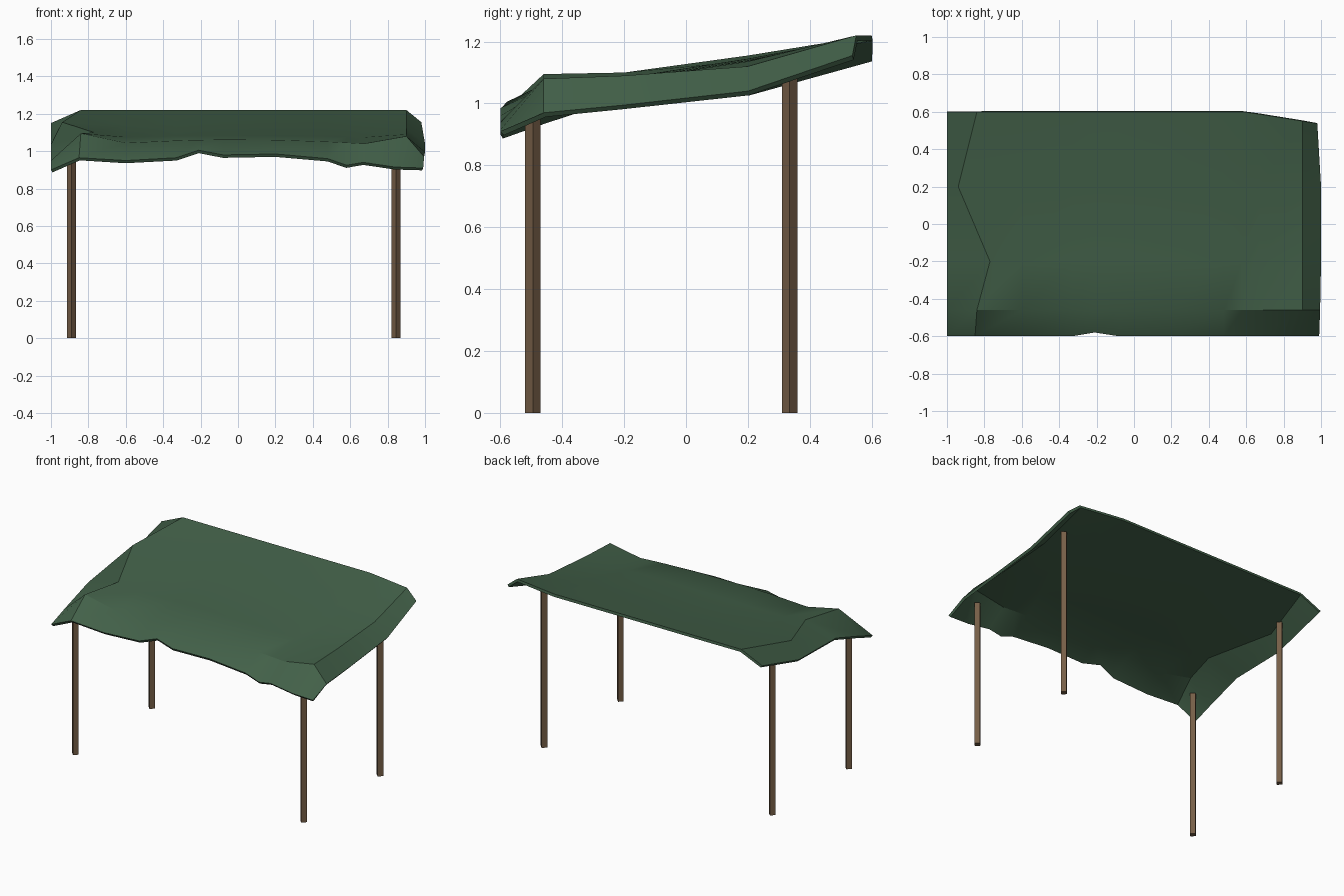
import bpy
import bmesh
from math import radians

old = bpy.data.objects.get("Cube")
if old:
    bpy.data.objects.remove(old, do_unlink=True)


def make_material(name, colour):
    mat = bpy.data.materials.new(name)
    mat.use_nodes = True
    mat.diffuse_color = (*colour, 1)
    bsdf = next(n for n in mat.node_tree.nodes if n.type == "BSDF_PRINCIPLED")
    bsdf.inputs["Base Color"].default_value = (*colour, 1)
    return mat


canvas_green = make_material("canvas green", (0.055, 0.118, 0.066))
pole_brown = make_material("pole brown", (0.18, 0.112, 0.062))

# Ragged front hem: x and height of each point
front_hem = [(-1, .9), (-.85, .965), (-.6, .95), (-.33, .965), (-.21, 1.005),
             (-.08, .98), (.2, .985), (.48, .96), (.58, .925), (.67, .94),
             (.84, .915), (.99, .91)]

# Rows behind the hem: y, left edge z, left fold x and z, middle z, sag,
# right fold z, right edge x and z
rows = [
    (-.46, .95, -.84, 1.095, 1.062, .05, 1.08, .995, .97),
    (-.2, 1.035, -.77, 1.1, 1.083, .02, 1.09, 1, .995),
    (.2, 1.04, -.94, 1.155, 1.145, .02, 1.12, 1, 1.04),
    (.6, 1.15, -.84, 1.22, 1.22, 0, 1.22, .98, 1.155),
]


def canopy_row(y, left_z, fold_x, fold_z, mid_z, sag, right_fold_z, right_x, right_z):
    points = [(-1, y, left_z), (fold_x, y, fold_z)]
    points += [(x, y, mid_z - sag * x * x) for x, hem_z in front_hem[2:-2]]
    points += [(.9, y, right_fold_z), (right_x, y, right_z)]
    # The rear edge is cut back towards the left corner
    if y > .5:
        points = [(x, y - max(0, x - .59) * .16, z) for x, y, z in points]
    return points


def build_canopy():
    bm = bmesh.new()
    hem = [(x, -.58 if z > 1 else -.6, z) for x, z in front_hem]
    grid = [[bm.verts.new(p) for p in line]
            for line in [hem] + [canopy_row(*r) for r in rows]]
    for near, far in zip(grid, grid[1:]):
        for i in range(len(near) - 1):
            bm.faces.new((near[i], near[i + 1], far[i + 1], far[i]))
    mesh = bpy.data.meshes.new("canopy")
    bm.to_mesh(mesh)
    bm.free()
    mesh.materials.append(canvas_green)
    canopy = bpy.data.objects.new("canopy", mesh)
    bpy.context.collection.objects.link(canopy)

    # Cloth thickness
    cloth = canopy.modifiers.new("cloth thickness", "SOLIDIFY")
    cloth.thickness = .018
    cloth.offset = -1
    bpy.ops.object.select_all(action="DESELECT")
    canopy.select_set(True)
    bpy.context.view_layer.objects.active = canopy
    bpy.ops.object.modifier_apply(modifier=cloth.name)
    bpy.ops.object.shade_smooth_by_angle(angle=radians(30))


def build_pole(name, x, y, height):
    # Square pole turned corner-forward
    bpy.ops.mesh.primitive_cylinder_add(vertices=4, radius=.025, depth=height,
                                        location=(x, y, height / 2))
    pole = bpy.context.object
    pole.name = name
    pole.data.materials.append(pole_brown)


build_canopy()
for side, x in (("right", -.89), ("left", .845)):
    build_pole("front_pole_" + side, x, -.495, 1.0)
    build_pole("back_pole_" + side, x, .335, 1.14)
